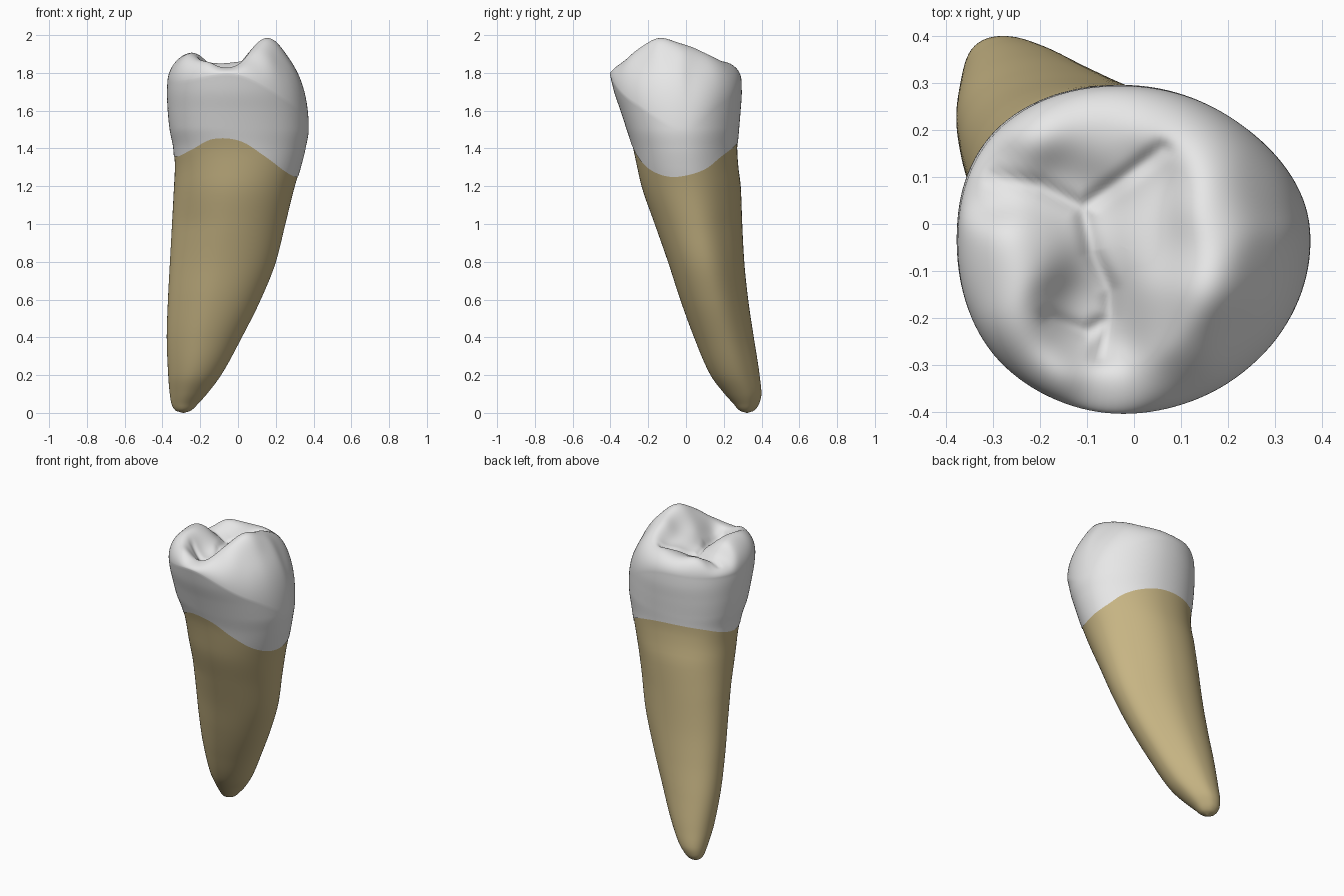
import bpy
import bmesh
from math import sin, cos, pi, exp, sqrt
from mathutils import Vector

if "Cube" in bpy.data.objects:
    bpy.data.objects.remove(bpy.data.objects["Cube"], do_unlink=True)

SIDES = 128

# Cross-sections up the tooth: height, x min, x max, y min, y max
SECTIONS = [
    (0.0, -.29, -.285, .32, .325), (.012, -.33, -.25, .285, .36),
    (.05, -.352, -.21, .25, .387), (.1, -.36, -.165, .205, .398),
    (.2, -.368, -.09, .13, .388), (.4, -.375, .02, .043, .357),
    (.6, -.368, .12, -.03, .327), (.8, -.357, .2, -.095, .306),
    (1, -.346, .25, -.165, .295), (1.2, -.337, .3, -.235, .288),
    (1.3, -.333, .33, -.258, .276), (1.4, -.34, .356, -.28, .27),
    (1.5, -.36, .374, -.312, .278), (1.6, -.371, .377, -.345, .287),
    (1.7, -.376, .374, -.38, .294), (1.8, -.37, .36, -.405, .291),
]
# Values at equal turns, starting at +x towards +y
NECK_HEIGHT = [1.26, 1.295, 1.355, 1.40, 1.43, 1.435, 1.42, 1.385,
               1.36, 1.36, 1.395, 1.45, 1.44, 1.36, 1.285, 1.25]
SHOULDER_HEIGHT = [1.5, 1.63, 1.75, 1.75, 1.74, 1.76, 1.79, 1.64]
ROOT_BULGE = [1, .9, 1, 1.11, 1, .91, 1, 1.03]
CROWN_BULGE = [1, .965, 1, 1.06, 1, 1.035, 1, 1.04]

# Cusps, ridges and hollows of the chewing face: x, y, height
RELIEF = [
    (.13, -.18, 2.03), (.17, -.12, 2.02), (.29, -.1, 1.93), (.17, -.04, 1.98),
    (.18, .03, 1.955), (.19, .1, 1.94), (.17, .17, 1.92), (.1, .23, 1.9),
    (.28, .1, 1.87), (.08, -.36, 1.89), (.14, -.27, 1.95), (.24, -.24, 1.91),
    (-.06, -.37, 1.84), (-.2, -.32, 1.92), (-.24, -.21, 1.95),
    (-.26, -.07, 1.94), (-.34, -.1, 1.92), (-.29, .1, 1.83), (-.2, .21, 1.92),
    (-.1, .25, 1.89), (.02, .24, 1.89), (-.09, .17, 1.85), (.04, .1, 1.835),
    (-.15, .09, 1.80), (-.1, .03, 1.785), (-.08, -.08, 1.79), (-.06, -.2, 1.76),
    (-.14, -.21, 1.79), (.01, -.02, 1.83), (.06, -.06, 1.88), (.05, -.18, 1.87),
    (-.18, -.04, 1.88),
]
# Fine grooves on the chewing face, as paths of x, y
GROOVES = [
    [(-.3, .1), (-.2, .08), (-.11, .035), (-.09, -.06), (-.05, -.14),
     (-.05, -.2), (-.07, -.28)],
    [(-.11, .035), (-.02, .1), (.06, .16)],
    [(-.05, -.2), (-.1, -.23), (-.18, -.2)],
]


def around(values, angle):
    """Smoothly interpolate a closed list of values by angle."""
    p = angle / (2 * pi) * len(values)
    i, n = int(p), len(values)
    a, b, c, d = [values[(i + k) % n] for k in (-1, 0, 1, 2)]
    t = p - i
    return b + .5 * t * (c - a + t * (2*a - 5*b + 4*c - d + t * (3*(b - c) + d - a)))


def slope(i, k):
    low, high = SECTIONS[i], SECTIONS[i + 1]
    return (high[k] - low[k]) / (high[0] - low[0])


def tangent(i, k):
    """Slope at a section that never overshoots its neighbours."""
    a = slope(max(i - 1, 0), k)
    b = slope(min(i, len(SECTIONS) - 2), k)
    return 2 * a * b / (a + b) if a * b > 0 else 0


def section(z):
    """Extents of the tooth at a height."""
    i = max([k for k in range(len(SECTIONS) - 1) if SECTIONS[k][0] <= z] or [0])
    low, high = SECTIONS[i], SECTIONS[i + 1]
    h = high[0] - low[0]
    t = min(1, (z - low[0]) / h)
    s = t * t * (3 - 2 * t)
    return [low[k] + (high[k] - low[k]) * s
            + h * t * (1 - t) * ((1 - t) * tangent(i, k) - t * tangent(i + 1, k))
            for k in range(1, 5)]


def wall_point(angle, z, grow=0.0):
    x0, x1, y0, y1 = section(z)
    mix = max(0, min(1, (z - 1) * 2))
    bulge = around(ROOT_BULGE, angle) * (1 - mix) + around(CROWN_BULGE, angle) * mix
    return ((x0 + x1) / 2 + ((x1 - x0) / 2 * bulge + grow) * cos(angle),
            (y0 + y1) / 2 + ((y1 - y0) / 2 * bulge + grow) * sin(angle), z)


def groove_distance(p):
    nearest = 1
    for path in GROOVES:
        for a, b in zip(path, path[1:]):
            a, b = Vector(a), Vector(b)
            t = max(0, min(1, (p - a).dot(b - a) / (b - a).length_squared))
            nearest = min(nearest, (p - a - (b - a) * t).length)
    return nearest


def relief_height(x, y):
    weights = [exp(-((x - a)**2 + (y - b)**2) / (2 * .055**2)) for a, b, h in RELIEF]
    height = sum(w * r[2] for w, r in zip(weights, RELIEF)) / sum(weights)
    return height - .015 * exp(-(groove_distance(Vector((x, y))) / .018) ** 2)


def loft(name, rings, material):
    """Skin a stack of rings into one smooth object."""
    bm = bmesh.new()
    loops = [[bm.verts.new(p) for p in ring] for ring in rings]
    for low, high in zip(loops, loops[1:]):
        for i in range(SIDES):
            j = (i + 1) % SIDES
            bm.faces.new((low[i], low[j], high[j], high[i]))
    mesh = bpy.data.meshes.new(name)
    bm.to_mesh(mesh)
    bm.free()
    mesh.materials.append(material)
    for face in mesh.polygons:
        face.use_smooth = True
    bpy.context.collection.objects.link(bpy.data.objects.new(name, mesh))


def make_material(name, rgb):
    mat = bpy.data.materials.new(name)
    mat.use_nodes = True
    mat.diffuse_color = (*rgb, 1)
    shader = mat.node_tree.nodes["Principled BSDF"]
    shader.inputs["Base Color"].default_value = (*rgb, 1)
    shader.inputs["Roughness"].default_value = .6
    return mat


enamel = make_material("white_enamel", (.8, .8, .8))
dentine = make_material("tan_root", (.57, .46, .23))
angles = [2 * pi * i / SIDES for i in range(SIDES)]

# Root: from the closed tip up to just inside the wavy neck line
root_rings = [[(-.2875, .3225, 0)] * SIDES]
for k in range(61):
    t = (k / 60) ** 1.7
    root_rings.append([wall_point(a, t * (around(NECK_HEIGHT, a) + .01)) for a in angles])
loft("root", root_rings, dentine)

# Crown wall: from the neck up to the rounded shoulder
crown_rings = []
for k in range(25):
    t = k / 24
    ring = []
    for a in angles:
        neck, top = around(NECK_HEIGHT, a), around(SHOULDER_HEIGHT, a)
        ring.append(wall_point(a, neck + (top - neck) * t, .003 * (1 - t)))
    crown_rings.append(ring)

# Chewing face: rings closing to the middle, rounded over at the shoulder
shoulder = crown_rings[-1]
mid_x, mid_y = -.02, -.05
for k in range(1, 65):
    r = cos(k / 64 * pi / 2)
    dome = sqrt(1 - r ** 4)
    ring = []
    for x, y, z in shoulder:
        px, py = mid_x + (x - mid_x) * r, mid_y + (y - mid_y) * r
        ring.append((px, py, z + (relief_height(px, py) - z) * dome))
    crown_rings.append(ring)
loft("crown", crown_rings, enamel)
